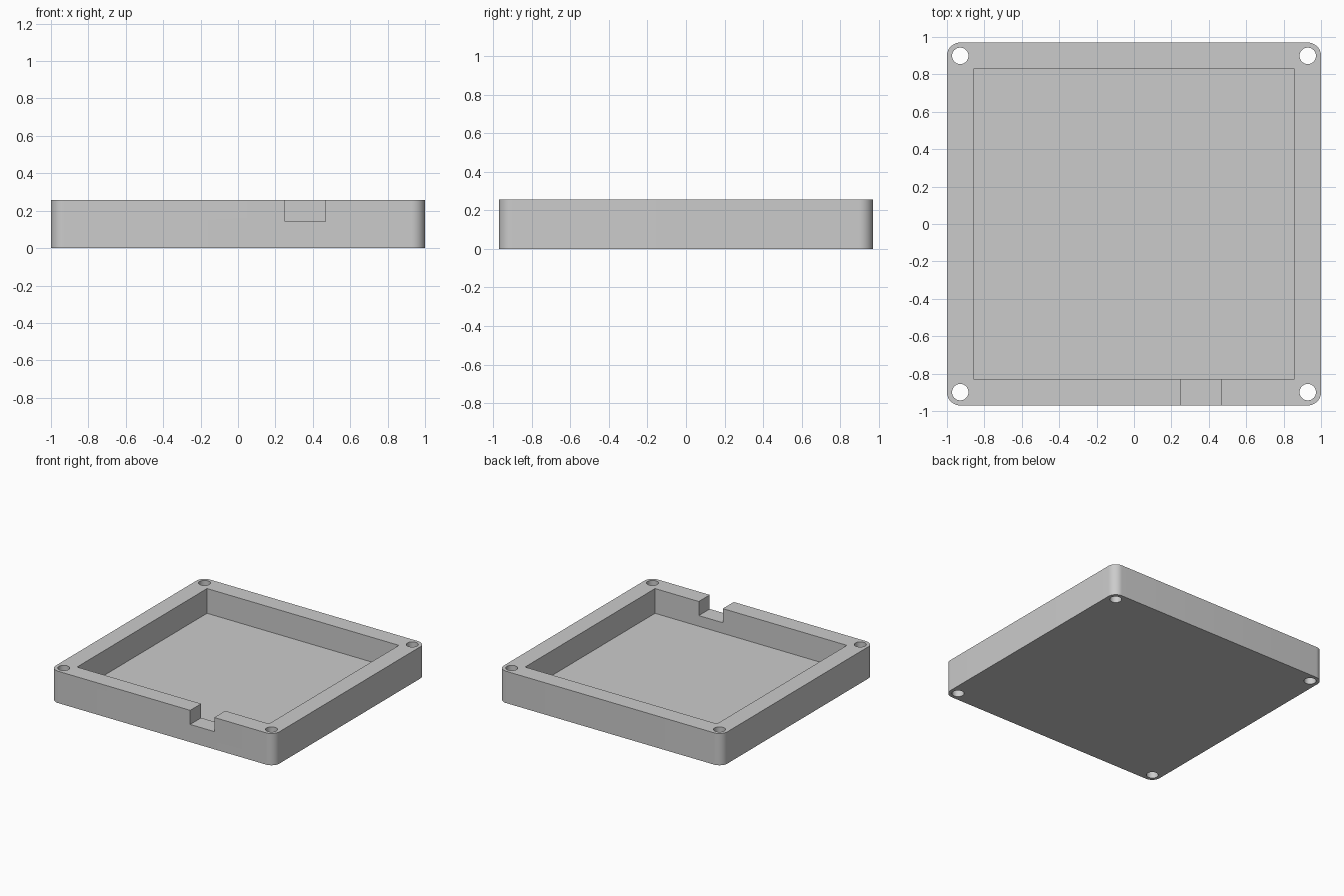
import bpy
import bmesh
import math

cube = bpy.data.objects.get("Cube")
if cube:
    bpy.data.objects.remove(cube, do_unlink=True)

HALF_X, HALF_Y, HEIGHT = 1.0, 0.97, 0.257
CORNER = 0.071          # corner radius, shared with the screw hole centres
FLOOR = 0.057

grey = bpy.data.materials.new("plain grey")
grey.use_nodes = True
colour = (0.6, 0.6, 0.6, 1)
grey.diffuse_color = colour
grey.node_tree.nodes["Principled BSDF"].inputs["Base Color"].default_value = colour


def add_object(name, bm):
    mesh = bpy.data.meshes.new(name)
    bmesh.ops.recalc_face_normals(bm, faces=bm.faces)
    bm.to_mesh(mesh)
    bm.free()
    mesh.materials.append(grey)
    obj = bpy.data.objects.new(name, mesh)
    bpy.context.collection.objects.link(obj)
    return obj


def box(name, low, high):
    bm = bmesh.new()
    bmesh.ops.create_cube(bm, size=1)
    for v in bm.verts:
        v.co = [(a + b) / 2 + c * (b - a) for a, b, c in zip(low, high, v.co)]
    return add_object(name, bm)


def rounded_slab(name):
    bm = bmesh.new()
    outline = []
    steps = 12
    for quarter, (sx, sy) in enumerate([(1, 1), (-1, 1), (-1, -1), (1, -1)]):
        for i in range(steps + 1):
            a = (quarter + i / steps) * math.pi / 2
            outline.append(bm.verts.new((sx * (HALF_X - CORNER) + CORNER * math.cos(a),
                                         sy * (HALF_Y - CORNER) + CORNER * math.sin(a), 0)))
    base = bm.faces.new(outline)
    raised = bmesh.ops.extrude_face_region(bm, geom=[base])["geom"]
    bmesh.ops.translate(bm, vec=(0, 0, HEIGHT),
                        verts=[g for g in raised if isinstance(g, bmesh.types.BMVert)])
    return add_object(name, bm)


def hole_cutter(name, x, y):
    bm = bmesh.new()
    bmesh.ops.create_cone(bm, cap_ends=True, segments=40, radius1=0.044, radius2=0.044, depth=1)
    bmesh.ops.translate(bm, verts=bm.verts, vec=(x, y, 0))
    return add_object(name, bm)


# Tray body and the shapes removed from it
tray = rounded_slab("enclosure_tray")
cutters = [
    box("pocket_cutter", (-0.858, -0.83, FLOOR), (0.858, 0.83, 0.5)),
    box("cable_notch_cutter", (0.252, -1.2, 0.143), (0.467, -0.7, 0.5)),
]
for sx in (-1, 1):
    for sy in (-1, 1):
        cutters.append(hole_cutter("screw_hole_cutter",
                                   sx * (HALF_X - CORNER), sy * (HALF_Y - CORNER)))

for cutter in cutters:
    cutter.hide_render = True
    mod = tray.modifiers.new(cutter.name, "BOOLEAN")
    mod.operation = "DIFFERENCE"
    mod.solver = "EXACT"
    mod.object = cutter

# Apply the cuts and remove the cutters
bpy.context.view_layer.update()
cut = bpy.data.meshes.new_from_object(tray.evaluated_get(bpy.context.evaluated_depsgraph_get()))
tray.modifiers.clear()
tray.data = cut
for cutter in cutters:
    bpy.data.objects.remove(cutter, do_unlink=True)

# Smooth corners and holes, keep edges crisp
bpy.ops.object.select_all(action="DESELECT")
tray.select_set(True)
bpy.context.view_layer.objects.active = tray
bpy.ops.object.shade_smooth_by_angle(angle=math.radians(30))
